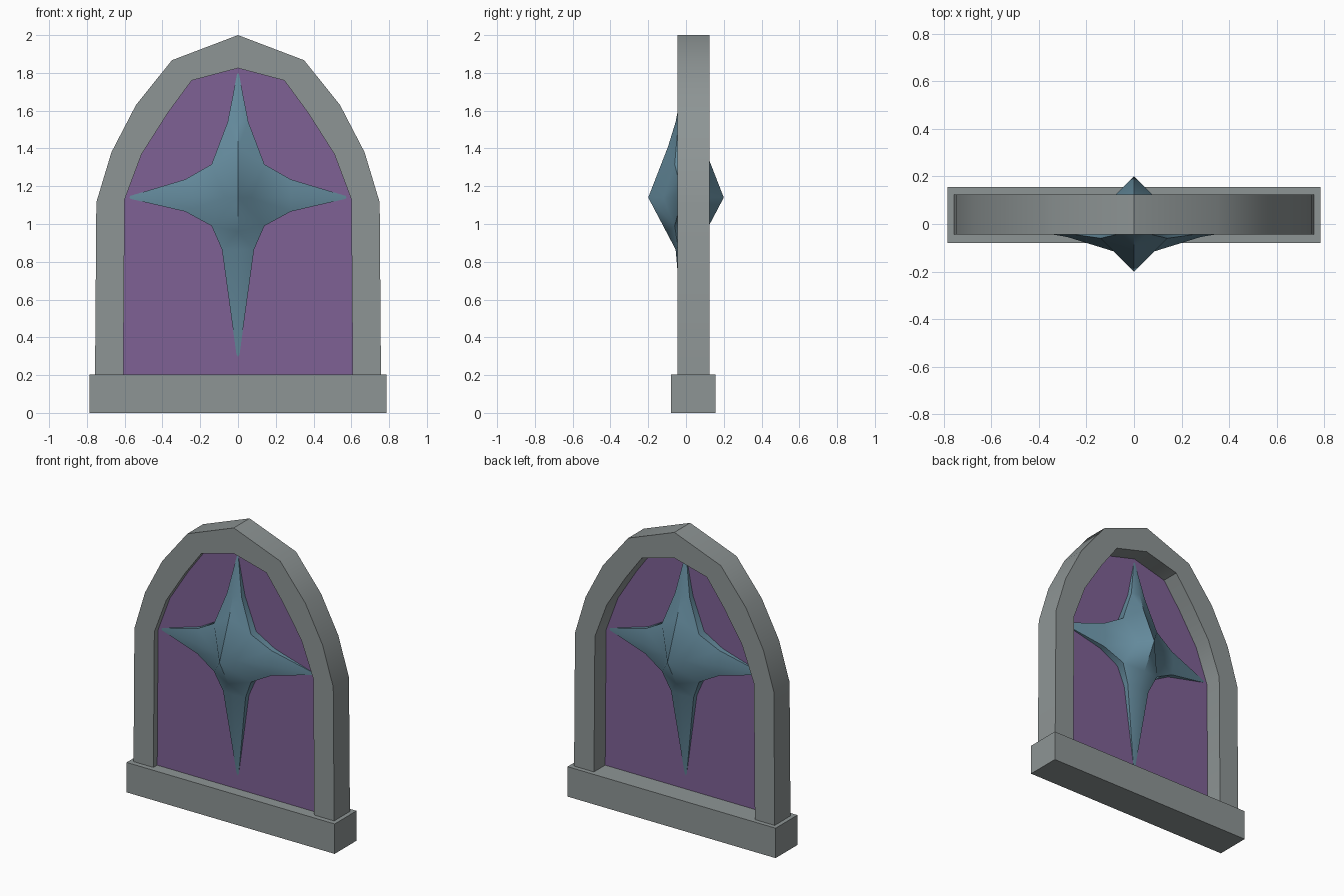
import bpy
import math

cube = bpy.data.objects.get("Cube")
if cube:
    bpy.data.objects.remove(cube, do_unlink=True)


def material(name, rgb):
    m = bpy.data.materials.new(name)
    m.use_nodes = True
    m.diffuse_color = (*rgb, 1)
    m.node_tree.nodes["Principled BSDF"].inputs["Base Color"].default_value = (*rgb, 1)
    return m


def build(name, verts, faces, mat, smooth=None):
    mesh = bpy.data.meshes.new(name)
    mesh.from_pydata(verts, [], faces)
    mesh.materials.append(mat)
    obj = bpy.data.objects.new(name, mesh)
    bpy.context.collection.objects.link(obj)
    bpy.ops.object.select_all(action='DESELECT')
    obj.select_set(True)
    bpy.context.view_layer.objects.active = obj
    bpy.ops.object.mode_set(mode='EDIT')
    bpy.ops.mesh.select_all(action='SELECT')
    bpy.ops.mesh.remove_doubles(threshold=0.0001)
    bpy.ops.mesh.normals_make_consistent(inside=False)
    bpy.ops.object.mode_set(mode='OBJECT')
    if smooth:
        bpy.ops.object.shade_smooth_by_angle(angle=math.radians(smooth))
    return obj


stone = material("grey stone", (0.27, 0.30, 0.30))
purple = material("purple glass", (0.21, 0.12, 0.30))
blue = material("blue crystal", (0.13, 0.26, 0.34))


def arch(half):
    """Full arch outline from the right half, which ends at the apex."""
    return half + [(-x, z) for x, z in reversed(half[:-1])]


outer = arch([(0.757, 0.19), (0.75, 1.115), (0.67, 1.38), (0.54, 1.63), (0.35, 1.867), (0, 2)])
inner = arch([(0.607, 0.19), (0.6, 1.13), (0.51, 1.37), (0.37, 1.59), (0.245, 1.76), (0, 1.825)])
n = len(outer)

# Arched frame: four rails joined along the outline
FRONT, BACK = -0.045, 0.125
rails = [(outer, FRONT), (inner, FRONT), (inner, BACK), (outer, BACK)]
verts = [(x, y, z) for line, y in rails for x, z in line]
faces = []
for r in range(4):
    a, b = r * n, (r + 1) % 4 * n
    faces += [(a + i, a + i + 1, b + i + 1, b + i) for i in range(n - 1)]
faces += [(0, n, 2 * n, 3 * n), tuple(r * n + n - 1 for r in range(4))]
build("arched_frame", verts, faces, stone, 35)

# Glass pane
verts = [(x, y, z) for y in (-0.004, 0.004) for x, z in inner]
faces = [tuple(range(n)), tuple(range(n, 2 * n))]
faces += [(i, (i + 1) % n, n + (i + 1) % n, n + i) for i in range(n)]
build("glass_pane", verts, faces, purple)

# Sill
bpy.ops.mesh.primitive_cube_add(size=1, location=(0, 0.038, 0.102))
sill = bpy.context.object
sill.name = "sill"
sill.scale = (1.57, 0.235, 0.204)
sill.data.materials.append(stone)

# Four-pointed star: one quadrant at a time, then mirrored left-right and front-back
MID = 1.14
center = (0, -0.2, MID)
side_ridge = [(0.07, -0.12, MID), (0.28, -0.055, MID), (0.6, 0, MID)]
upper = dict(ridge=[(0, -0.095, 1.41), (0, -0.055, 1.54), (0, 0, 1.82)],
             valley=(0.14, -0.06, 1.316), rim=(0.055, -0.04, 1.54), side=(0.28, -0.04, 1.236))
lower = dict(ridge=[(0, -0.105, 0.96), (0, -0.055, 0.865), (0, 0, 0.25)],
             valley=(0.14, -0.06, 0.99), rim=(0.085, -0.04, 0.865), side=(0.28, -0.04, 1.066))


def flat(p):
    return (p[0], 0, p[2])


polys = []
for q in (upper, lower):
    v, rim, side = q["valley"], q["rim"], q["side"]
    for ridge, edge in ((q["ridge"], rim), (side_ridge, side)):
        near, mid, tip = ridge
        polys += [(center, near, v), (near, mid, edge, v), (mid, tip, edge),
                  (v, edge, flat(edge), flat(v)), (edge, tip, flat(edge))]

verts, faces = [], []
for sx in (1, -1):
    for sy in (1, -1):
        for poly in polys:
            faces.append(tuple(range(len(verts), len(verts) + len(poly))))
            verts += [(sx * x, sy * y, z) for x, y, z in poly]
build("star", verts, faces, blue, 40)
